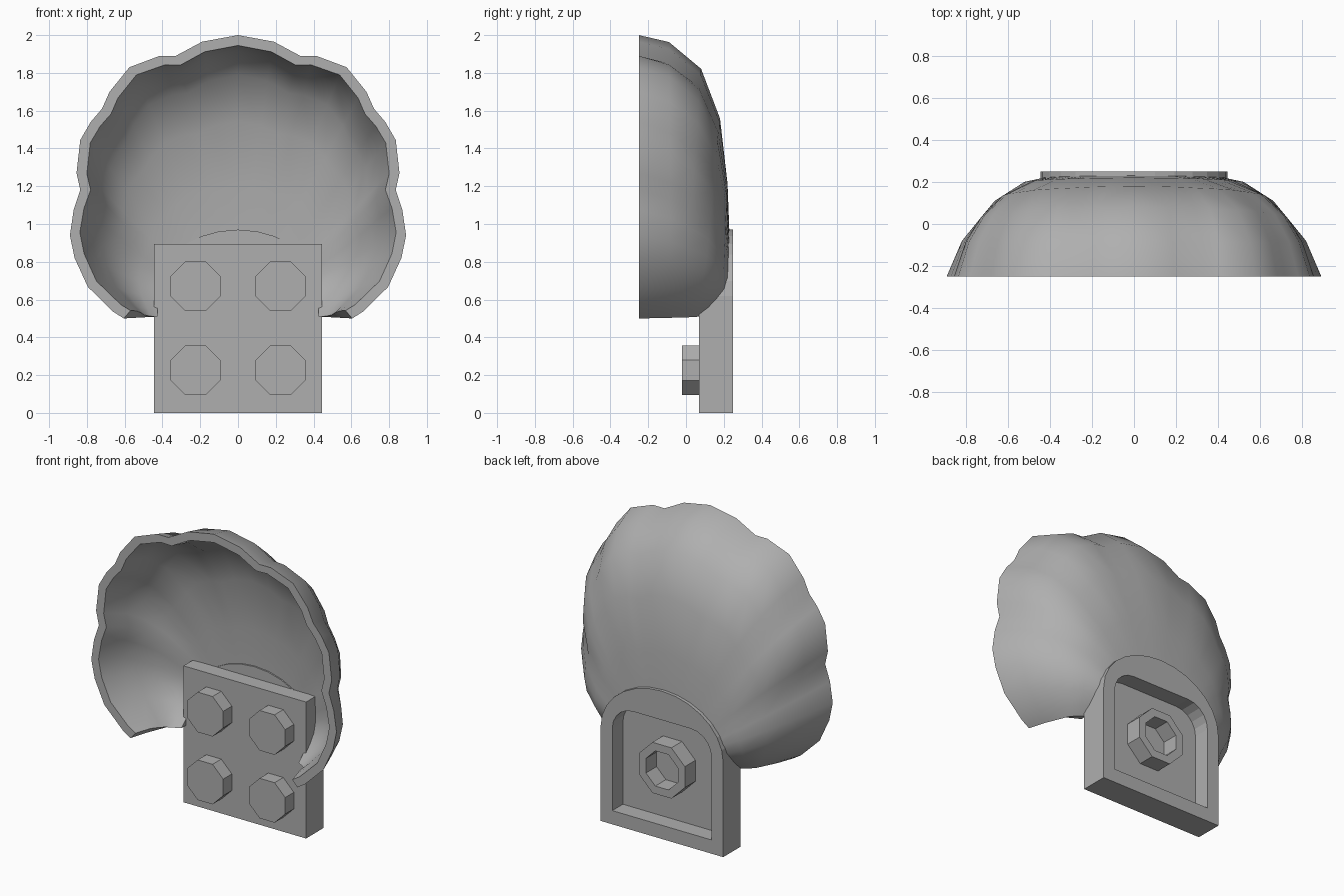
import bpy, bmesh
from math import sin, cos, pi, radians, hypot

cube = bpy.data.objects.get("Cube")
if cube:
    bpy.data.objects.remove(cube)

grey = bpy.data.materials.new("light grey plastic")
grey.use_nodes = True
grey.diffuse_color = (0.43, 0.43, 0.43, 1)
grey.node_tree.nodes["Principled BSDF"].inputs["Base Color"].default_value = grey.diffuse_color


def finish(name, bm, smooth=False):
    """Turn a bmesh into a grey object with consistent outward normals."""
    bmesh.ops.recalc_face_normals(bm, faces=bm.faces)
    mesh = bpy.data.meshes.new(name)
    bm.to_mesh(mesh)
    bm.free()
    mesh.materials.append(grey)
    obj = bpy.data.objects.new(name, mesh)
    bpy.context.collection.objects.link(obj)
    if smooth:
        bpy.ops.object.select_all(action='DESELECT')
        obj.select_set(True)
        bpy.context.view_layer.objects.active = obj
        bpy.ops.object.shade_smooth_by_angle(angle=radians(35))
    return obj


def prism(name, outline, y0, y1):
    """Extrude an x-z outline from y0 to y1."""
    bm = bmesh.new()
    front, back = ([bm.verts.new((x, y, z)) for x, z in outline] for y in (y0, y1))
    bm.faces.new(front)
    bm.faces.new(back)
    n = len(outline)
    for i in range(n):
        j = (i + 1) % n
        bm.faces.new((front[i], front[j], back[j], back[i]))
    return finish(name, bm)


def ring(cx, cz, r, n=8):
    return [(cx + r * cos(2 * pi * (i + .5) / n), cz + r * sin(2 * pi * (i + .5) / n))
            for i in range(n)]


def arc(cx, cz, rx, rz, a0, a1, n):
    return [(cx + rx * cos(radians(a0 + (a1 - a0) * i / n)),
             cz + rz * sin(radians(a0 + (a1 - a0) * i / n))) for i in range(n + 1)]


def cut(obj, cutter):
    mod = obj.modifiers.new("recess", 'BOOLEAN')
    mod.operation, mod.solver, mod.object = 'DIFFERENCE', 'EXACT', cutter
    bpy.context.view_layer.objects.active = obj
    bpy.ops.object.modifier_apply(modifier=mod.name)


# Base plate: square front slab, arched back slab, hollowed from behind
W = .445
front_slab = prism("plate_front", [(-W, 0), (W, 0), (W, .895), (-W, .895)], .07, .17)
back_slab = prism("plate_arched_back", [(-W, 0), (W, 0)] + arc(0, .62, W, .35, 0, 180, 14), .17, .25)
recess = prism("recess_cutter", [(-.36, .09), (.36, .09)]
               + arc(.21, .63, .15, .15, 0, 90, 5) + arc(-.21, .63, .15, .15, 90, 180, 5), .14, .3)
recess.hide_render = True
for slab in (front_slab, back_slab):
    cut(slab, recess)
bpy.data.objects.remove(recess)

# Octagonal studs on the front
for side, x in (("right", -.225), ("left", .225)):
    for row, z in (("lower", .225), ("upper", .67)):
        prism(f"stud_{row}_{side}", [(x + p * 1, z + q) for p, q in ring(0, 0, .142)], -.02, .075)

# Hollow octagonal tube in the recess
bm = bmesh.new()
loops = [[bm.verts.new((x, y, z)) for x, z in ring(0, .45, r)]
         for r, y in ((.18, .14), (.18, .25), (.125, .25), (.125, .14))]
for a, b in zip(loops, loops[1:]):
    for i in range(8):
        j = (i + 1) % 8
        bm.faces.new((a[i], a[j], b[j], b[i]))
finish("tube", bm)

# Shell: rows run from the plate's arch out to the scalloped rim
RIM = [(0, 2), (.19, 1.965), (.33, 1.89), (.415, 1.89), (.575, 1.83), (.68, 1.7), (.72, 1.61),
       (.78, 1.54), (.835, 1.445), (.855, 1.27), (.835, 1.18), (.87, 1.075), (.89, .94),
       (.865, .82), (.795, .667), (.66, .535), (.605, .5)]
# Row sections (fraction towards rim, y): middle, side and bottom edge
MID = [(0, .23), (.25, .22), (.58, .18), (.83, .08), (.965, -.09), (1, -.25)]
SIDE = [(0, .225), (.24, .2), (.53, .11), (.70, .01), (.85, -.08), (1, -.25)]
LOW = [(0, .07), (.25, .04), (.45, .0), (.6, -.06), (.8, -.14), (1, -.25)]
INWARD = [0, .1, .3, .6, .9, 1]


def mix(a, b, t):
    return [(p + (r - p) * t, q + (s - q) * t) for (p, q), (r, s) in zip(a, b)]


def row(i):
    """Outer and inner points of one row of the shell."""
    x1, z1 = RIM[i]
    last = len(RIM) - 1
    side = last - 4
    if i <= side:
        a = radians(90 - 72 * i / side)
        x0, z0 = .425 * cos(a), .60 + .35 * sin(a)
        section = mix(MID, SIDE, (i / side) ** 1.5)
    else:
        t = (i - side) / (last - side)
        x0, z0 = .425, .70 - .19 * t
        section = mix(SIDE, LOW, t ** 1.5)
    outer, inner = [], []
    for (u, y), w in zip(section, INWARD):
        x, z = x0 + (x1 - x0) * u, z0 + (z1 - z0) * u
        d = hypot(x, z - 1.2) or 1
        k = .055 * w / d
        outer.append((x, y, z))
        inner.append((x - x * k, y - .05 * (1 - w), z - (z - 1.2) * k))
    return outer + inner[::-1]


half = [row(i) for i in range(len(RIM))]
rows = [[(-x, y, z) for x, y, z in r] for r in half[:0:-1]] + half
bm = bmesh.new()
grid = [[bm.verts.new(p) for p in r] for r in rows]
n = len(grid[0])
for a, b in zip(grid, grid[1:]):
    for i in range(n):
        j = (i + 1) % n
        bm.faces.new((a[i], a[j], b[j], b[i]))
# Close both lower edges with strips of quads
for end in (grid[0], grid[-1]):
    for i in range(n // 2 - 1):
        bm.faces.new((end[i], end[i + 1], end[n - 2 - i], end[n - 1 - i]))
finish("scalloped_shell", bm, smooth=True)
